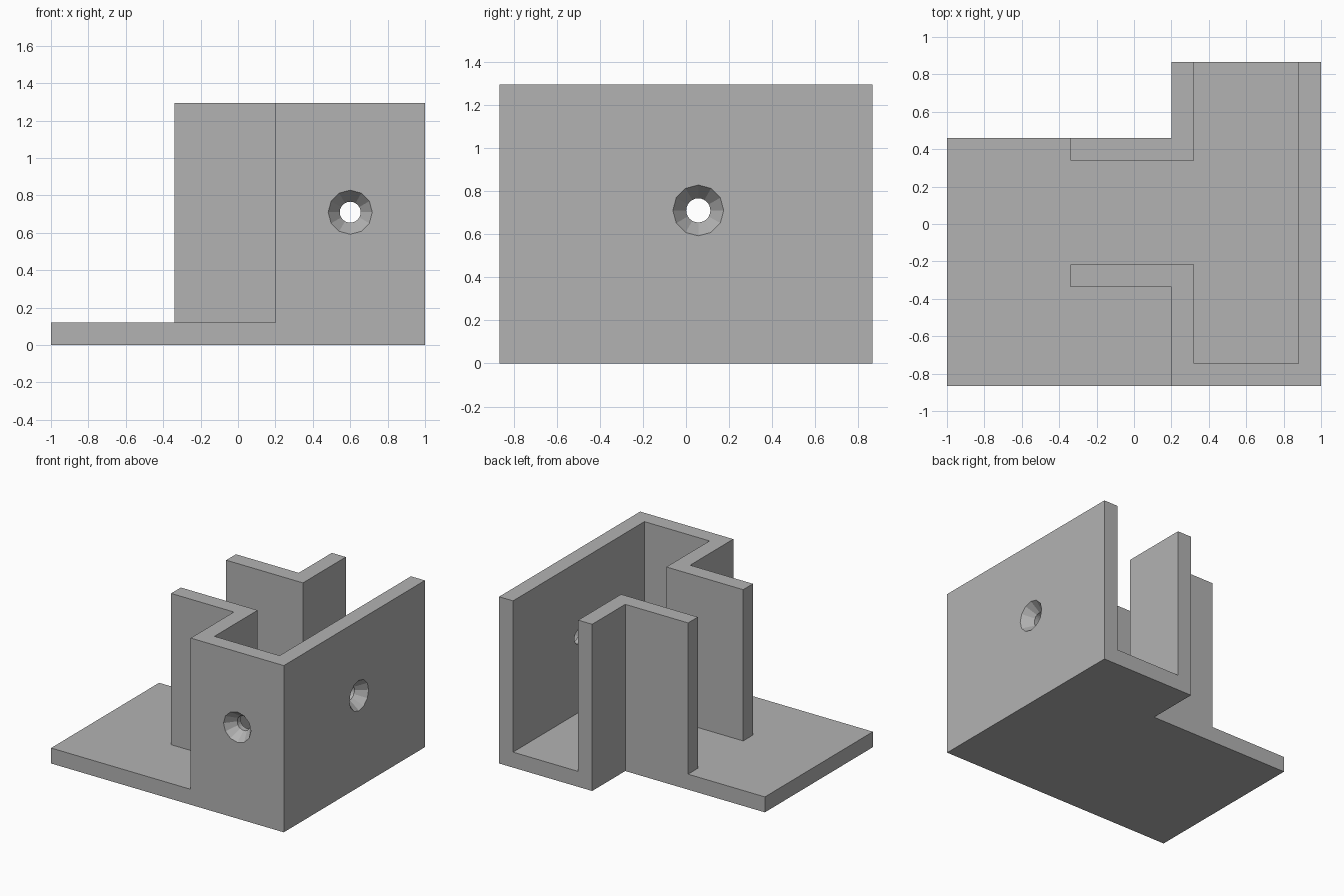
import bpy
import bmesh
import math

cube = bpy.data.objects.get("Cube")
if cube:
    bpy.data.objects.remove(cube, do_unlink=True)

# Main sizes
THICK = 0.12
HEIGHT = 1.295
X_RIGHT, X_STEP, X_JAW = 1.0, 0.2, -0.34
Y_END, Y_LEDGE = 0.866, 0.46
JAW_FRONT, JAW_BACK = -0.336, 0.34
HOLE_Z, HOLE_R, BORE_R, SINK = 0.71, 0.118, 0.056, 0.08

grey = bpy.data.materials.new("plain grey")
grey.use_nodes = True
colour = (0.45, 0.45, 0.45, 1)
grey.diffuse_color = colour
grey.node_tree.nodes["Principled BSDF"].inputs["Base Color"].default_value = colour


def finish(name, bm):
    bmesh.ops.recalc_face_normals(bm, faces=bm.faces)
    mesh = bpy.data.meshes.new(name)
    bm.to_mesh(mesh)
    bm.free()
    mesh.materials.append(grey)
    obj = bpy.data.objects.new(name, mesh)
    bpy.context.collection.objects.link(obj)
    return obj


def extrude_outline(name, points, bottom, top):
    bm = bmesh.new()
    face = bm.faces.new([bm.verts.new((x, y, bottom)) for x, y in points])
    extruded = bmesh.ops.extrude_face_region(bm, geom=[face])["geom"]
    verts = [g for g in extruded if isinstance(g, bmesh.types.BMVert)]
    bmesh.ops.translate(bm, verts=verts, vec=(0, 0, top - bottom))
    return finish(name, bm)


def hole_cutter(name, sides, r_outer, r_inner, start, end, place, rotation):
    # Local +z points into the wall, with the wall surface at zero
    bm = bmesh.new()
    bmesh.ops.create_cone(bm, cap_ends=True, segments=sides, radius1=r_outer,
                          radius2=r_inner, depth=end - start)
    bmesh.ops.translate(bm, verts=bm.verts, vec=(0, 0, (start + end) / 2))
    obj = finish(name, bm)
    obj.location = place
    obj.rotation_euler = rotation
    obj.hide_render = True
    return obj


def combine(target, tool, operation):
    mod = target.modifiers.new(operation.lower(), 'BOOLEAN')
    mod.operation = operation
    mod.solver = 'EXACT'
    mod.object = tool
    bpy.context.view_layer.update()
    bpy.context.view_layer.objects.active = target
    bpy.ops.object.modifier_apply(modifier=mod.name)
    bpy.data.objects.remove(tool, do_unlink=True)


# Stepped floor plate
bracket = extrude_outline("channel_bracket", [
    (-X_RIGHT, -Y_END), (X_RIGHT, -Y_END), (X_RIGHT, Y_END),
    (X_STEP, Y_END), (X_STEP, Y_LEDGE), (-X_RIGHT, Y_LEDGE)], 0, THICK)

# Long wall: front jaw, front wall and side wall in one run
long_wall = extrude_outline("long_wall", [
    (X_JAW, JAW_FRONT), (X_STEP, JAW_FRONT), (X_STEP, -Y_END),
    (X_RIGHT, -Y_END), (X_RIGHT, Y_END), (X_RIGHT - THICK, Y_END),
    (X_RIGHT - THICK, THICK - Y_END), (X_STEP + THICK, THICK - Y_END),
    (X_STEP + THICK, JAW_FRONT + THICK), (X_JAW, JAW_FRONT + THICK)],
    THICK / 2, HEIGHT)

# Corner wall at the back
corner_wall = extrude_outline("corner_wall", [
    (X_JAW, JAW_BACK), (X_STEP + THICK, JAW_BACK), (X_STEP + THICK, Y_END),
    (X_STEP, Y_END), (X_STEP, Y_LEDGE), (X_JAW, Y_LEDGE)], THICK / 2, HEIGHT)

for wall in (long_wall, corner_wall):
    combine(bracket, wall, 'UNION')

# Countersunk screw holes through the front and side walls
slope = (HOLE_R - BORE_R) / SINK
lead = 0.02
quarter = math.pi / 2
for place, rotation in (((0.6, -Y_END, HOLE_Z), (-quarter, 0, 0)),
                        ((X_RIGHT, 0.057, HOLE_Z), (0, -quarter, 0))):
    combine(bracket, hole_cutter("countersink_cutter", 12, HOLE_R + slope * lead,
                                 BORE_R, -lead, SINK, place, rotation), 'DIFFERENCE')
    combine(bracket, hole_cutter("bore_cutter", 24, BORE_R, BORE_R, SINK / 2,
                                 THICK + lead, place, rotation), 'DIFFERENCE')
